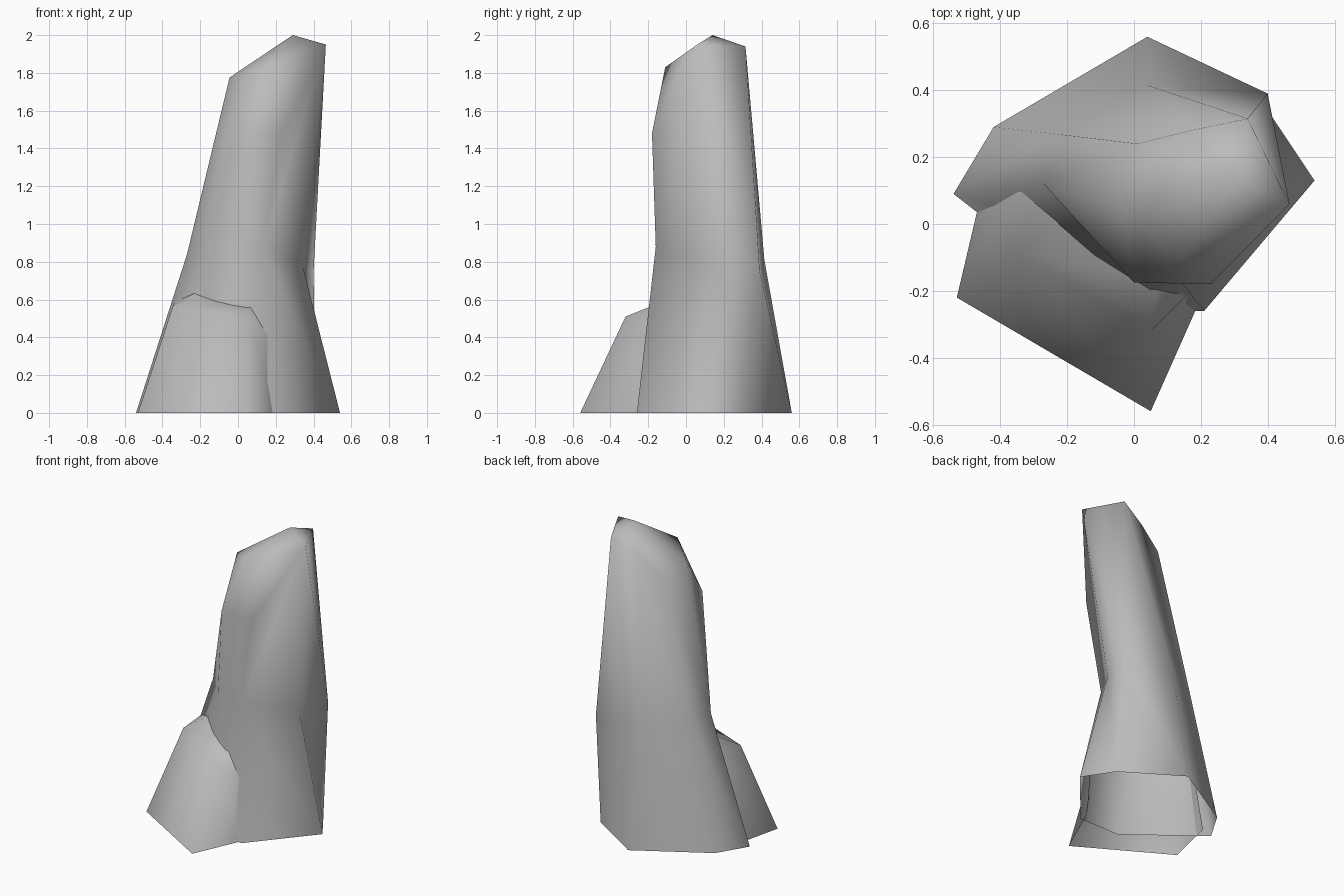
import bpy
import bmesh

cube = bpy.data.objects.get("Cube")
if cube:
    bpy.data.objects.remove(cube, do_unlink=True)

# Single stone colour
stone = bpy.data.materials.new("stone_grey")
stone.use_nodes = True
grey = (0.5, 0.5, 0.5, 1)
stone.diffuse_color = grey
bsdf = stone.node_tree.nodes["Principled BSDF"]
bsdf.inputs["Base Color"].default_value = grey
bsdf.inputs["Roughness"].default_value = 0.9


def build_rock(name, rings, crown, crown_faces, flipped=(), closed=True):
    """Open-bottomed rock: stacked rings with a faceted crown.
    Crown faces index the last ring first, then the crown points.
    flipped lists the (level, side) panels whose diagonal runs the other way."""
    bm = bmesh.new()
    loops = [[bm.verts.new(p) for p in ring] for ring in rings]
    for level, (low, high) in enumerate(zip(loops, loops[1:])):
        n = len(low)
        for i in range(n if closed else n - 1):
            j = (i + 1) % n
            if (level, i) in flipped:
                bm.faces.new((low[i], low[j], high[j]))
                bm.faces.new((low[i], high[j], high[i]))
            else:
                bm.faces.new((low[i], low[j], high[i]))
                bm.faces.new((low[j], high[j], high[i]))
    top = loops[-1] + [bm.verts.new(p) for p in crown]
    for face in crown_faces:
        bm.faces.new([top[i] for i in face])
    for face in bm.faces:
        face.smooth = True
    mesh = bpy.data.meshes.new(name)
    bm.to_mesh(mesh)
    bm.free()
    mesh.materials.append(stone)
    rock = bpy.data.objects.new(name, mesh)
    bpy.context.collection.objects.link(rock)
    return rock


# Tall leaning pillar: foot, waist and shoulder rings
foot = [(.54, .13, 0), (.41, .325, 0), (.04, .56, 0), (-.42, .29, 0),
        (-.54, .09, 0), (-.09, -.26, 0), (.21, -.26, 0)]
waist = [(.345, .16, .77), (.4, .39, .75), (.04, .415, .81), (-.22, .268, .82),
         (-.27, .12, .84), (-.13, -.03, .81), (.13, -.16, .88)]
shoulder = [(.465, .06, 1.95), (.34, .315, 1.94), (.17, .28, 1.85), (.01, .24, 1.74),
            (-.045, .055, 1.775), (0, -.175, 1.48), (.23, -.18, 1.48)]
peak = [(.29, .14, 2), (.14, -.11, 1.83)]
build_rock("tall_rock", [foot, waist, shoulder], peak,
           [(0, 1, 7), (1, 2, 7), (2, 3, 7), (3, 4, 7), (4, 8, 7),
            (4, 5, 8), (5, 6, 8), (6, 0, 8), (0, 7, 8)],
           flipped={(0, 4), (0, 5), (1, 4), (1, 6)})

# Small boulder leaning into the front of the pillar, open where it is buried
base = [(-.45, .12, 0), (-.53, -.22, 0), (.05, -.56, 0), (.21, -.2, 0)]
rim = [(-.335, .12, .59), (-.345, -.09, .565), (.05, -.32, .51), (.22, -.15, .35)]
build_rock("small_rock", [base, rim], [(-.17, .06, .67), (.07, -.17, .57)],
           [(0, 1, 4), (1, 5, 4), (1, 2, 5), (2, 3, 5)], closed=False)
